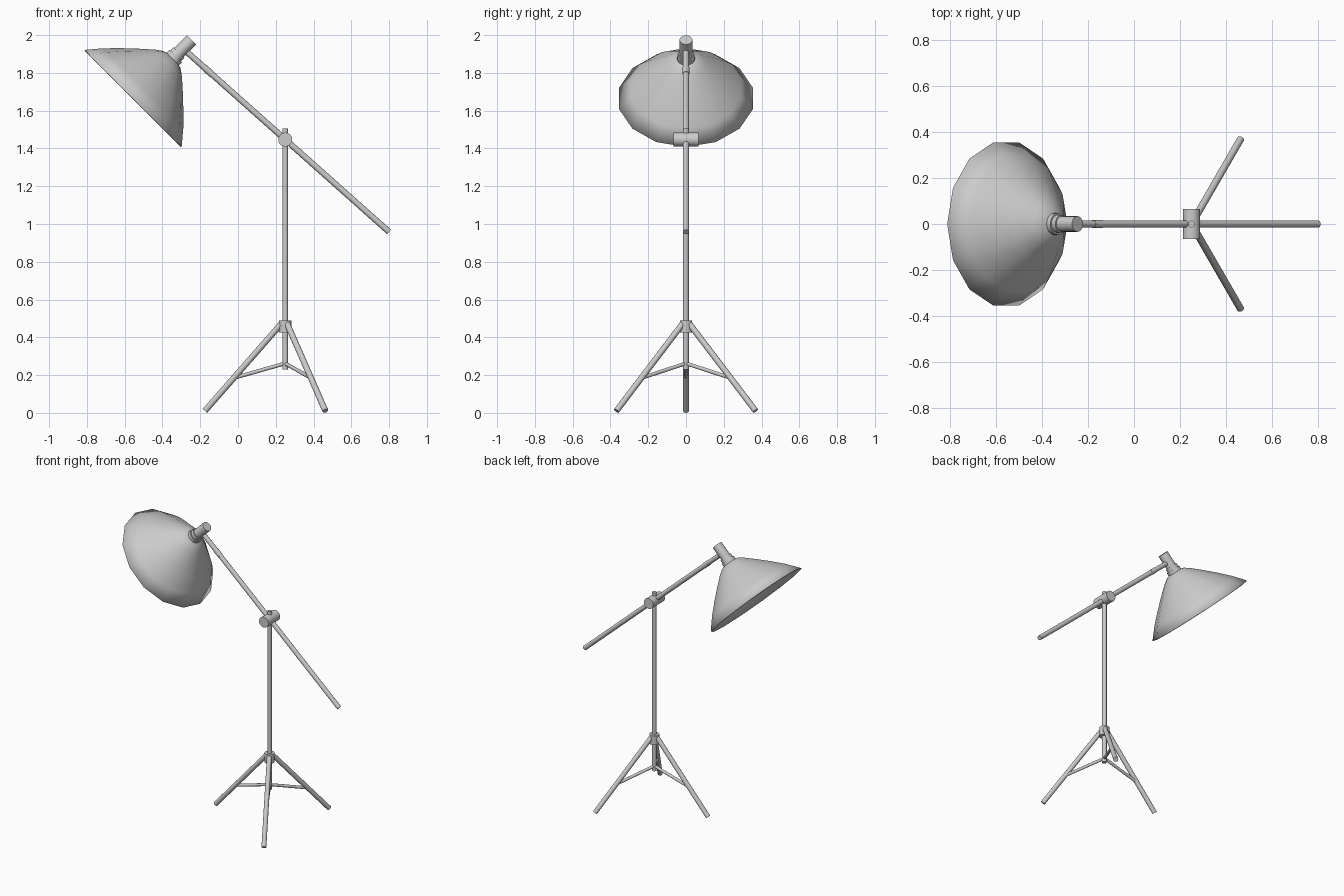
import bpy, bmesh, math
from mathutils import Vector, Matrix

if "Cube" in bpy.data.objects:
    bpy.data.objects.remove(bpy.data.objects["Cube"])

PX = 0.25                      # x of the upright post


def finish(bm, name):
    bmesh.ops.recalc_face_normals(bm, faces=bm.faces)
    me = bpy.data.meshes.new(name)
    bm.to_mesh(me)
    bm.free()
    ob = bpy.data.objects.new(name, me)
    bpy.context.collection.objects.link(ob)
    bpy.ops.object.select_all(action='DESELECT')
    ob.select_set(True)
    bpy.context.view_layer.objects.active = ob
    bpy.ops.object.shade_smooth_by_angle(angle=math.radians(40))
    return ob


def rod(name, a, b, r, sides=14):
    """Capped cylinder between two points."""
    a, b = Vector(a), Vector(b)
    d = b - a
    rot = d.to_track_quat('Z', 'Y').to_matrix().to_4x4()
    bm = bmesh.new()
    bmesh.ops.create_cone(bm, cap_ends=True, segments=sides, radius1=r, radius2=r,
                          depth=d.length, matrix=Matrix.Translation((a + b) / 2) @ rot)
    return finish(bm, name)


def around(radius, angle, z):
    return (PX + radius * math.cos(angle), radius * math.sin(angle), z)


# Upright post, collar and pivot
rod("post", (PX, 0, 0.23), (PX, 0, 1.505), 0.015)
rod("leg_collar", (PX, 0, 0.425), (PX, 0, 0.49), 0.033, 20)
rod("boom_pivot", (PX, -0.066, 1.447), (PX, 0.066, 1.447), 0.037, 24)

# Tripod legs with braces
for i, deg in enumerate((180, 60, -60), 1):
    a = math.radians(deg)
    rod(f"leg_{i}", around(0.018, a, 0.475), around(0.425, a, 0.011), 0.016)
    rod(f"brace_{i}", around(0, a, 0.262), around(0.272, a, 0.185), 0.010)

# Tilted boom with a slim sleeve
boom_top, boom_end = Vector((-0.28, 0, 1.919)), Vector((0.80, 0, 0.958))
rod("boom", boom_top, boom_end, 0.016)
rod("boom_sleeve", boom_top.lerp(boom_end, 0.095), boom_top.lerp(boom_end, 0.13), 0.018)

# Lamp head: everything lies on one axis tilted 45 degrees
rim = Vector((-0.555, 0, 1.665))
axis = Vector((1, 0, 1)).normalized()
rod("socket_flange", rim + axis * 0.285, rim + axis * 0.318, 0.047, 20)
rod("socket_neck", rim + axis * 0.31, rim + axis * 0.342, 0.040, 20)
rod("socket", rim + axis * 0.335, rim + axis * 0.438, 0.034, 20)

# Fourteen-sided shade, turned from a profile of (radius, height)
profile = [(0.363, 0), (0.30, 0.075), (0.233, 0.143), (0.165, 0.207),
           (0.10, 0.265), (0.065, 0.29), (0.03, 0.30)]
N = 14
tilt = Matrix.Translation(rim) @ Matrix.Rotation(math.radians(45), 4, 'Y')
bm = bmesh.new()
rings = [[bm.verts.new(tilt @ Vector((r * math.cos(k * math.tau / N),
                                      r * math.sin(k * math.tau / N), h)))
          for k in range(N)] for r, h in profile]
for lo, hi in zip(rings, rings[1:]):
    for k in range(N):
        j = (k + 1) % N
        bm.faces.new((lo[k], lo[j], hi[j], hi[k]))
bm.faces.new(rings[-1])
shade = finish(bm, "shade")
mod = shade.modifiers.new("thickness", 'SOLIDIFY')
mod.thickness = 0.006
mod.offset = -1
